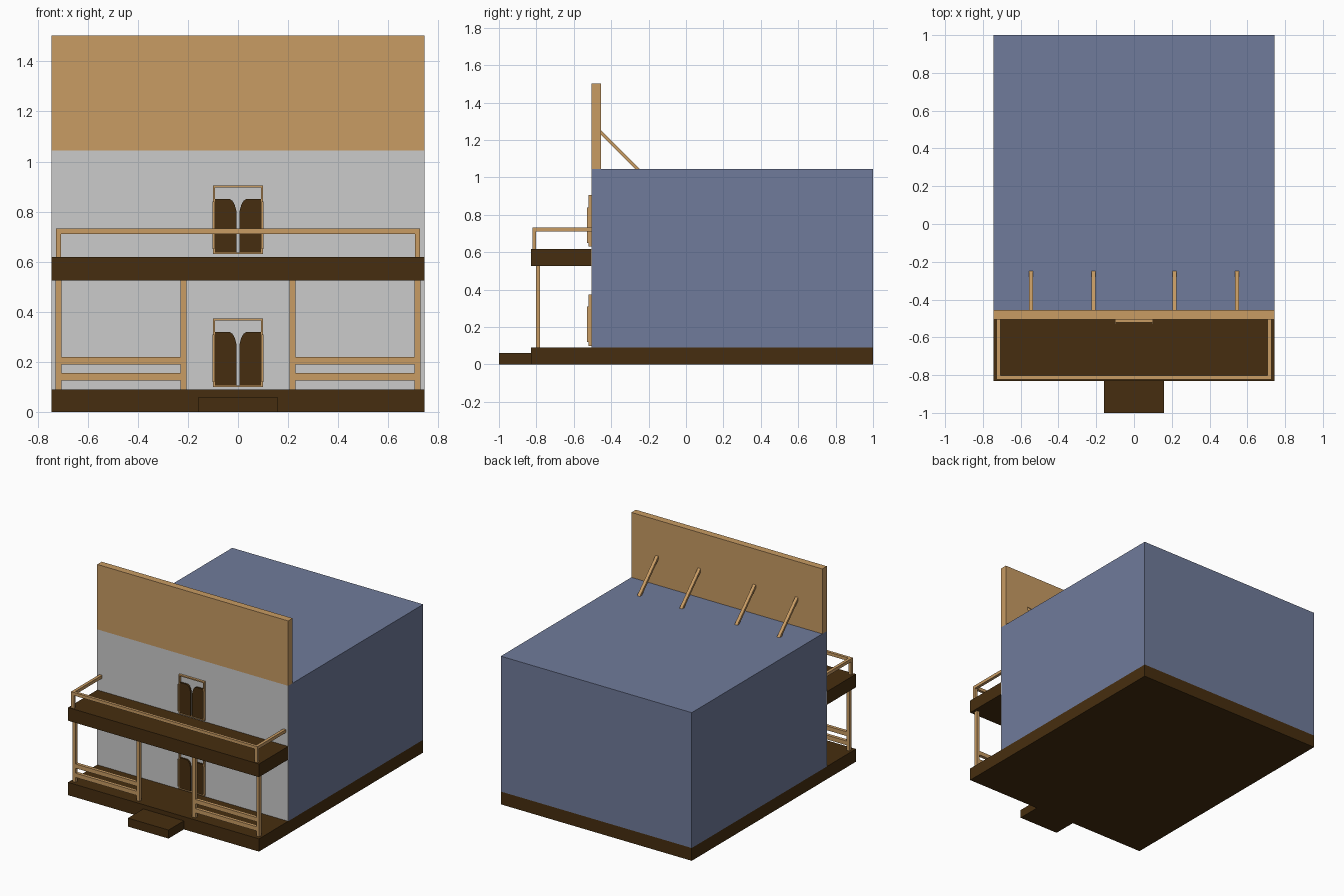
import bpy, bmesh
from mathutils import Vector

if "Cube" in bpy.data.objects:
    bpy.data.objects.remove(bpy.data.objects["Cube"])


def material(name, r, g, b):
    m = bpy.data.materials.new(name)
    # displayed colour converted to linear
    m.diffuse_color = [((c + 0.055) / 1.055) ** 2.4 for c in (r, g, b)] + [1]
    m.use_nodes = True
    m.node_tree.nodes["Principled BSDF"].inputs["Base Color"].default_value = m.diffuse_color
    return m


TAN = material("light_wood", 0.785, 0.61, 0.39)
DARK = material("dark_wood", 0.275, 0.18, 0.06)
BLUE = material("blue_siding", 0.44, 0.482, 0.608)


def finish(name, bm, mat, mirror):
    bmesh.ops.recalc_face_normals(bm, faces=bm.faces)
    me = bpy.data.meshes.new(name)
    bm.to_mesh(me)
    bm.free()
    if mat:
        me.materials.append(mat)
    ob = bpy.data.objects.new(name, me)
    bpy.context.collection.objects.link(ob)
    if mirror:
        mod = ob.modifiers.new("mirror", 'MIRROR')
        mod.use_mirror_merge = False
    return ob


def box(name, x, y, z, mat=None, mirror=False):
    """Box from (min, max) pairs, optionally mirrored across x."""
    bm = bmesh.new()
    bmesh.ops.create_cube(bm, size=1)
    for v in bm.verts:
        v.co = Vector([r[0] if c < 0 else r[1] for c, r in zip(v.co, (x, y, z))])
    return finish(name, bm, mat, mirror)


def prism(name, pts, vec, mat, mirror=False):
    """Flat outline extruded along a vector."""
    bm = bmesh.new()
    f = bm.faces.new([bm.verts.new(p) for p in pts])
    ext = bmesh.ops.extrude_face_region(bm, geom=[f])
    bmesh.ops.translate(bm, vec=vec,
                        verts=[e for e in ext["geom"] if isinstance(e, bmesh.types.BMVert)])
    return finish(name, bm, mat, mirror)


W = 0.745       # half width
WALL = -0.505   # front wall plane
PORCH = -0.83   # porch edge

# main masses
box("foundation", (-W, W), (PORCH, 1), (0, 0.09), DARK)
box("step", (-0.158, 0.158), (-1, PORCH), (0, 0.06), DARK)
box("building", (-W, W), (WALL + 0.002, 1), (0.09, 1.045), BLUE)
box("front_wall", (-W, W), (WALL, WALL + 0.002), (0.09, 1.045))
box("false_front", (-W, W), (WALL, -0.455), (1.045, 1.503), TAN)
box("balcony_floor", (-W, W), (PORCH, WALL), (0.525, 0.618), DARK)

# diagonal braces behind the false front
for i, x in enumerate((0.215, 0.545)):
    prism(f"brace_{i}", [(x - 0.011, -0.465, 1.261), (x - 0.011, -0.465, 1.238),
                         (x - 0.011, -0.268, 1.041), (x - 0.011, -0.245, 1.041)],
          (0.022, 0, 0), TAN, True)

# porch posts and railings
for n, x in (("inner", (0.205, 0.23)), ("outer", (0.705, 0.728))):
    box(f"{n}_porch_post", x, (-0.803, -0.78), (0.09, 0.525), TAN, True)
for n, z in (("lower", (0.125, 0.155)), ("upper", (0.19, 0.22))):
    box(f"{n}_porch_rail", (0.23, 0.705), (-0.803, -0.78), z, TAN, True)

# balcony railing
box("balcony_post", (0.706, 0.727), (-0.822, -0.802), (0.618, 0.71), TAN, True)
box("balcony_front_rail", (-0.727, 0.727), (-0.822, -0.802), (0.71, 0.732), TAN)
box("balcony_side_rail", (0.706, 0.727), (-0.802, WALL), (0.71, 0.732), TAN, True)

# swinging doors with frames, one per storey
for n, z in (("lower", 0.099), ("upper", 0.63)):
    box(f"{n}_door_jamb", (0.092, 0.1), (-0.522, WALL), (z, z + 0.275), TAN, True)
    box(f"{n}_door_header", (-0.092, 0.092), (-0.522, WALL), (z + 0.267, z + 0.275), TAN)
    box(f"{n}_door_sill", (-0.092, 0.092), (-0.522, WALL), (z, z + 0.007), TAN)
    box(f"{n}_door_hinge_strip", (0.094, 0.102), (-0.529, -0.522), (z + 0.02, z + 0.21), TAN, True)
    outline = [(0.006, 0.007), (0.092, 0.007), (0.092, 0.221), (0.034, 0.221),
               (0.022, 0.213), (0.013, 0.197), (0.006, 0.17)]
    prism(f"{n}_door", [(x, -0.519, z + h) for x, h in outline], (0, 0.012, 0), DARK, True)
